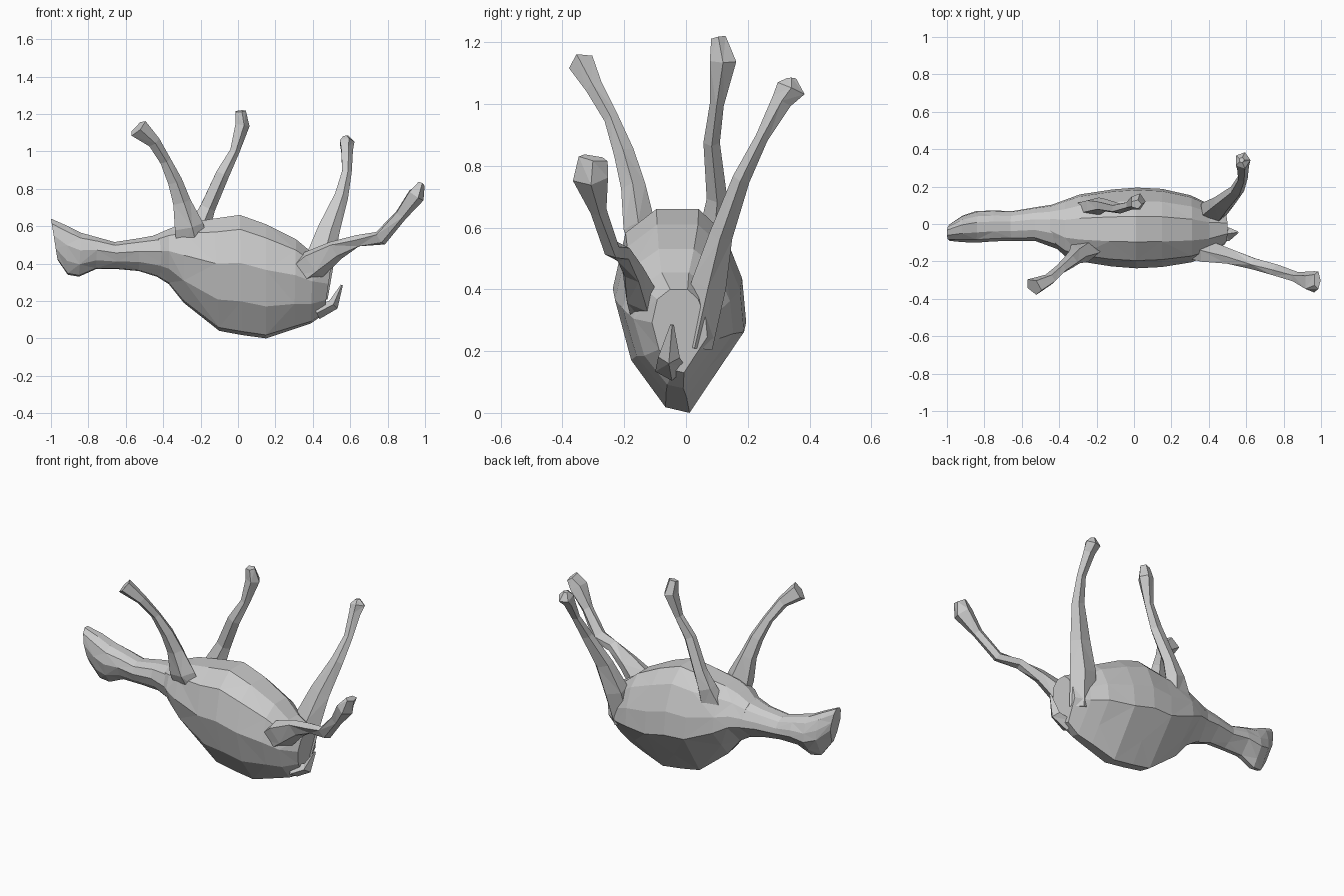
import bpy, bmesh, math
from mathutils import Vector


def skin(name, rings):
    """Bridge closed rings into a capped, flat, triangulated mesh with zigzag diagonals."""
    bm = bmesh.new()
    loops = [[bm.verts.new(p) for p in r] for r in rings]
    n = len(loops[0])
    for k, (a, b) in enumerate(zip(loops, loops[1:])):
        for i in range(n):
            j = (i + 1) % n
            if (i + k) % 2:
                tris = ((a[i], a[j], b[j]), (a[i], b[j], b[i]))
            else:
                tris = ((a[i], a[j], b[i]), (a[j], b[j], b[i]))
            for t in tris:
                bm.faces.new(t)
    bm.faces.new(loops[0][::-1])
    bm.faces.new(loops[-1])
    bmesh.ops.recalc_face_normals(bm, faces=bm.faces[:])
    me = bpy.data.meshes.new(name)
    bm.to_mesh(me)
    bm.free()
    ob = bpy.data.objects.new(name, me)
    bpy.context.collection.objects.link(ob)
    return ob


def limb(name, path, sides=5):
    """Tapered faceted tube; path entries are (x, y, z, radius in x, radius across)."""
    pts = [Vector(p[:3]) for p in path]
    rings = []
    for i, p in enumerate(path):
        t = (pts[min(i + 1, len(pts) - 1)] - pts[max(i - 1, 0)]).normalized()
        across = t.cross(Vector((1, 0, 0.001))).normalized()
        along = across.cross(t).normalized()
        rings.append([pts[i] + along * p[3] * math.cos(a) + across * p[4] * math.sin(a)
                      for a in (2 * math.pi * k / sides for k in range(sides))])
    return skin(name, rings)


# Cross-section: u across, v from spine (down) to belly (up)
section = [(0.15, 0), (.5, .18), (.99, .43), (.93, .65), (.66, .88), (.28, 1),
           (-.35, 1), (-.81, .88), (-1, .6), (-.75, .28), (-.22, .03)]


def loft(name, stations):
    """Stations: x at bottom, x at top, y centre, half width, z bottom, z top."""
    return skin(name, [[(xb + (xt - xb) * v, yc + hw * u, zb + (zt - zb) * v)
                        for u, v in section] for xb, xt, yc, hw, zb, zt in stations])


# Torso lying on its back
loft("torso", [
    (-.45, -.45, 0, .10, .34, .55),
    (-.37, -.37, -.02, .15, .29, .585),
    (-.29, -.29, -.02, .18, .19, .615),
    (-.10, -.13, -.02, .207, .04, .64),
    (.02, .01, -.02, .217, .018, .66),
    (.15, .15, -.02, .21, 0, .61),
    (.30, .31, -.025, .18, .05, .53),
    (.39, .40, -.03, .14, .08, .455),
    (.46, .50, -.02, .09, .13, .40)])

# Neck and head
loft("neck_and_head", [
    (-.34, -.34, -.02, .14, .30, .57),
    (-.53, -.53, 0, .09, .36, .535),
    (-.64, -.66, -.01, .08, .37, .515),
    (-.76, -.75, -.01, .083, .37, .54),
    (-.85, -.84, -.015, .085, .33, .565),
    (-.91, -.92, -.025, .072, .34, .605),
    (-.965, -1.0, -.045, .045, .42, .64)])

# Front legs, roots buried in the torso
limb("front_leg_near", [
    (-.24, -.10, .45, .10, .04), (-.27, -.15, .60, .085, .055),
    (-.305, -.17, .73, .052, .042), (-.34, -.20, .84, .042, .035),
    (-.39, -.24, .95, .032, .025), (-.45, -.295, 1.05, .036, .03),
    (-.535, -.335, 1.125, .058, .045)])
limb("front_leg_far", [
    (-.23, .08, .50, .10, .05), (-.205, .095, .61, .06, .05),
    (-.165, .10, .70, .045, .035),
    (-.085, .083, .88, .04, .028), (-.02, .10, 1.0, .028, .024),
    (.02, .12, 1.14, .042, .045), (.012, .105, 1.215, .03, .025)])

# Hind legs with thighs
limb("hind_leg_far", [
    (.40, .03, .22, .08, .06), (.43, .075, .42, .085, .06),
    (.48, .115, .58, .065, .04), (.55, .18, .76, .04, .03),
    (.58, .245, .89, .028, .022), (.58, .31, 1.01, .035, .035),
    (.58, .34, 1.05, .043, .05), (.575, .342, 1.083, .015, .015)])
limb("hind_leg_near", [
    (.27, -.11, .30, .08, .07), (.40, -.15, .395, .09, .055),
    (.52, -.175, .47, .06, .035), (.64, -.21, .52, .036, .03),
    (.76, -.245, .535, .045, .027), (.87, -.285, .66, .035, .028),
    (.95, -.31, .765, .05, .06), (.98, -.30, .825, .02, .05)])

# Short tail
limb("tail", [
    (.42, -.05, .14, .04, .05), (.51, -.055, .18, .03, .035),
    (.555, -.045, .285, .006, .006)], sides=4)
